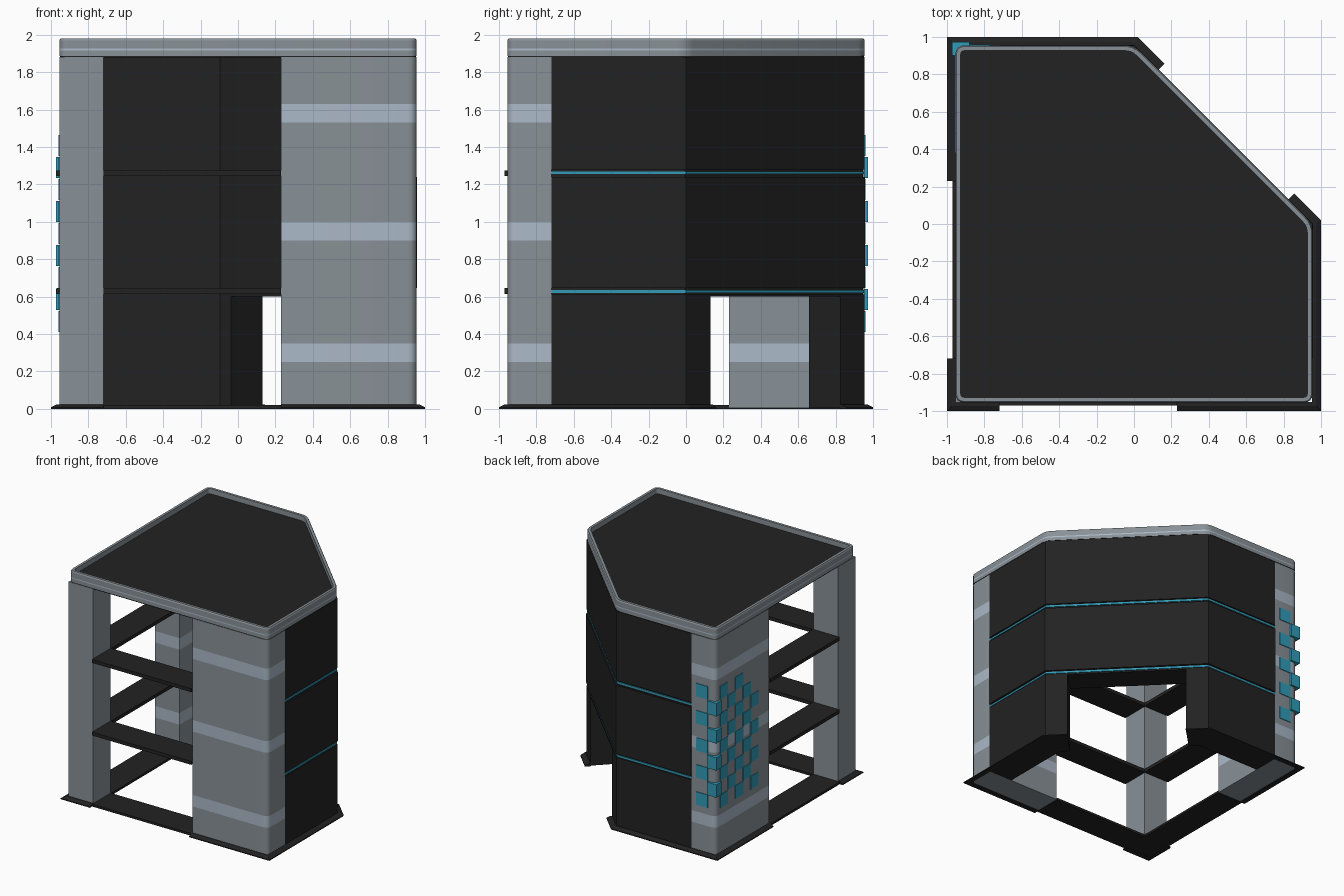
import bpy, bmesh
from mathutils import Vector

old = bpy.data.objects.get("Cube")
if old:
    bpy.data.objects.remove(old, do_unlink=True)


def material(name, r, g, b):
    m = bpy.data.materials.new(name)
    m.use_nodes = True
    m.diffuse_color = (r, g, b, 1)
    m.node_tree.nodes["Principled BSDF"].inputs["Base Color"].default_value = (r, g, b, 1)
    return m


DARK = material("charcoal", 0.016, 0.016, 0.016)
GREY = material("concrete grey", 0.25, 0.285, 0.31)
LIGHT = material("pale blue grey", 0.41, 0.49, 0.58)
BLUE = material("teal blue", 0.03, 0.33, 0.48)


def loft(name, rings, mats, rule=None, smooth=False):
    """Skin equal-length rings of 3D points into a capped solid."""
    bm = bmesh.new()
    rows = [[bm.verts.new(p) for p in ring] for ring in rings]
    n = len(rows[0])
    for low, high in zip(rows, rows[1:]):
        for i in range(n):
            j = (i + 1) % n
            bm.faces.new((low[i], low[j], high[j], high[i]))
    bm.faces.new(rows[0][::-1])
    bm.faces.new(rows[-1])
    bmesh.ops.recalc_face_normals(bm, faces=bm.faces)
    if rule:
        for f in bm.faces:
            f.material_index = rule(f)
    mesh = bpy.data.meshes.new(name)
    bm.to_mesh(mesh)
    bm.free()
    obj = bpy.data.objects.new(name, mesh)
    bpy.context.collection.objects.link(obj)
    for m in mats:
        mesh.materials.append(m)
    if smooth:
        bpy.ops.object.select_all(action="DESELECT")
        obj.select_set(True)
        bpy.context.view_layer.objects.active = obj
        bpy.ops.object.shade_smooth_by_angle()
    return obj


def at(pts, z):
    return [(p[0], p[1], z) for p in pts]


def prism(name, pts, z0, z1, mat):
    return loft(name, [at(pts, z0), at(pts, z1)], [mat])


def box(name, x0, x1, y0, y1, z0, z1, mat):
    return prism(name, [(x0, y0), (x1, y0), (x1, y1), (x0, y1)], z0, z1, mat)


def offset(path, d, closed=False):
    """Shift a counterclockwise path outward by d with mitred corners."""
    pts = [Vector(p) for p in path]
    n = len(pts)
    out = []
    for i, p in enumerate(pts):
        dirs = []
        if closed or i > 0:
            dirs.append((p - pts[i - 1]).normalized())
        if closed or i < n - 1:
            dirs.append((pts[(i + 1) % n] - p).normalized())
        normals = [Vector((t.y, -t.x)) for t in dirs]
        m = sum(normals, Vector((0, 0))).normalized()
        out.append(p + m * (d / m.dot(normals[0])))
    return out


def band(path, inner, outer):
    return offset(path, outer) + offset(path, inner)[::-1]


def fillet(pts, i, r, steps=4):
    """Points of a rounded corner at index i."""
    p = Vector(pts[i])
    a = p + (Vector(pts[i - 1]) - p).normalized() * r
    b = p + (Vector(pts[(i + 1) % len(pts)]) - p).normalized() * r
    return [a.lerp(p, k / steps).lerp(p.lerp(b, k / steps), k / steps) for k in range(steps + 1)]


def swap(pts):
    """Mirror across the diagonal axis, keeping the winding."""
    return [(p[1], p[0]) for p in pts][::-1]


E, IN, OPEN, DOOR = 0.955, 0.72, 0.23, 0.13
T = E - IN
TOP = 1.88
outline = [(-E, -E), (E, -E), (E, 0), (0, E), (-E, E)]

# Corner piers with pale stripes
pier = [(OPEN, -IN), (OPEN, -E), (E, -E), (E, -IN)]
pier = pier[:2] + fillet(pier, 2, 0.05) + pier[3:]
stripes = [(0.25, 0.35), (0.9, 1.0), (1.53, 1.63)]
levels = [0.005] + [z for s in stripes for z in s] + [TOP]


def stripe_rule(f):
    z = f.calc_center_median().z
    return int(abs(f.normal.z) < 0.5 and any(a < z < b for a, b in stripes))


for name, pts in (("front_pier", pier), ("back_pier", swap(pier))):
    loft(name, [at(pts, z) for z in levels], [GREY, LIGHT], stripe_rule, True)

# Plain corner column
box("corner_column", -E, -IN, -E, -IN, 0.005, TOP, GREY)

# Thick dark walls, with a doorway in the diagonal on the ground storey
wall = [(E, -IN), (E, 0), (0, E), (-IN, E)]
jamb = [(E, -IN), (E, 0), (E - DOOR, DOOR)]
for side, path in (("right", jamb), ("back", swap(jamb))):
    prism("ground_wall_" + side, band(path, -T, 0), 0.005, 0.6, DARK)
prism("door_header", band(wall, -T, 0), 0.6, 0.612, DARK)
prism("middle_wall", band(wall, -T, 0.003), 0.645, 1.24, DARK)
prism("upper_wall", band(wall, -T, 0), 1.28, TOP, DARK)

# Recessed storey joints with glowing strips
for name, z0, z1, zs in (("lower", 0.612, 0.645, 0.627), ("upper", 1.24, 1.28, 1.262)):
    prism(name + "_joint", band(wall, -T, -0.01), z0, z1, DARK)
    prism(name + "_light_strip", band(wall, -0.015, -0.003), zs - 0.008, zs + 0.008, BLUE)

# Floor strips along the two open sides
ell = [(-0.97, OPEN), (-0.97, -IN), (-E + 0.01, -IN), (-E + 0.01, -E + 0.01),
       (-IN, -E + 0.01), (-IN, -0.97), (OPEN, -0.97), (OPEN, -IN + 0.005),
       (-IN + 0.005, -IN + 0.005), (-IN + 0.005, OPEN)]
for name, z0, z1 in (("ground", 0, 0.02), ("lower", 0.615, 0.645), ("upper", 1.245, 1.275)):
    prism(name + "_floor_strip", ell, z0, z1, DARK)

# Sloped skirting around the foot
foot = [(OPEN, -E), (E, -E), (E, 0), (E - DOOR, DOOR)]
column_foot = [(-E, -IN), (-E, -E), (-IN, -E)]
for name, path in (("front", foot), ("back", swap(foot)), ("column", column_foot)):
    loft(name + "_skirting",
         [at(band(path, -0.003, 0.045), 0), at(band(path, -0.003, 0.045), 0.008),
          at(band(path, -0.003, 0.018), 0.022)], [DARK])

# Roof: grey parapet with a pale line, dark recessed deck and underside
roof = [p for i in range(len(outline)) for p in fillet(outline, i, 0.05)]
profile = [(-0.004, TOP - 0.003), (-0.004, 1.886), (0, 1.886), (0, 1.915), (0, 1.925),
           (0, 1.97), (-0.006, 1.98), (-0.028, 1.98), (-0.028, 1.935)]


def roof_rule(f):
    z = f.calc_center_median().z
    if z < 1.888 or len(f.verts) > 4:
        return 1
    return 2 if 1.916 < z < 1.924 else 0


loft("roof", [at(offset(roof, d, True), z) for d, z in profile],
     [GREY, DARK, LIGHT], roof_rule, True)

# Checkered tiles around the back corner
A = [0.585 + 0.235 * k for k in range(4)]
B = [0.467 + 0.235 * k for k in range(5)]
H = 0.056
for z in A:
    box("corner_tile", -0.972, -0.88, 0.9, 0.972, z - H, z + H, BLUE)
for z in B:
    box("back_tile", -0.88, -0.77, 0.952, 0.961, z - H, z + H, BLUE)
for col, rows in enumerate((B, A, B, A, B[:4])):
    y = 0.9 - 0.104 * col
    for z in rows:
        box("side_tile", -0.961, -0.952, y - 0.104, y, z - H, z + H, BLUE)
